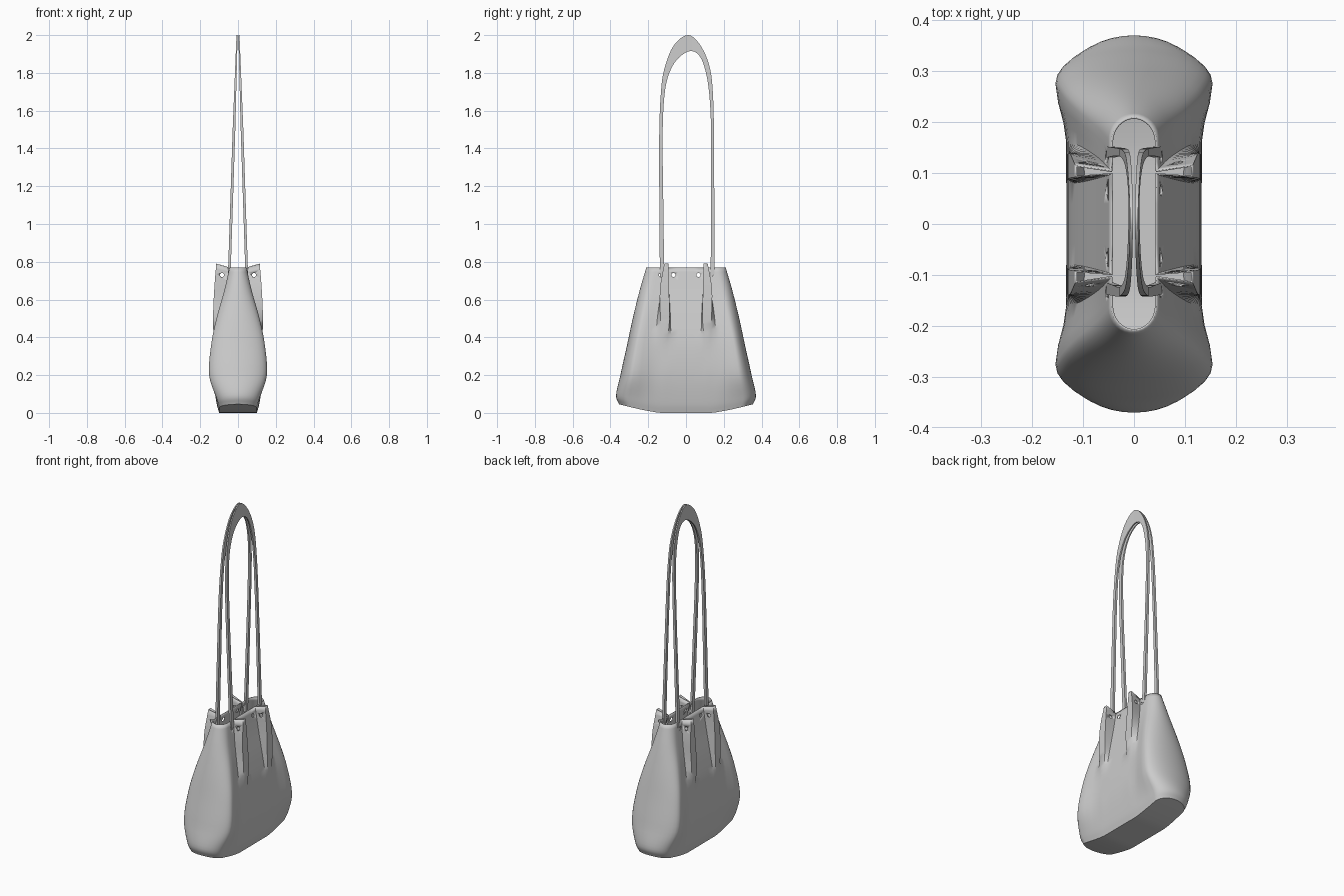
import bpy, bmesh
from math import sin, cos, pi
from mathutils import Vector, Matrix

if "Cube" in bpy.data.objects:
    bpy.data.objects.remove(bpy.data.objects["Cube"])


def spline(rows, n):
    """Smooth curve through rows of any width, n steps per span."""
    vs = [Vector(r) for r in rows]
    vs = [vs[0] * 2 - vs[1]] + vs + [vs[-1] * 2 - vs[-2]]
    out = []
    for i in range(1, len(vs) - 2):
        a, b, c, d = vs[i - 1:i + 3]
        for k in range(n):
            t = k / n
            out.append(0.5 * (2 * b + (c - a) * t + (2 * a - 5 * b + 4 * c - d) * t * t
                              + (3 * b - a - 3 * c + d) * t ** 3))
    return out + [vs[-2]]


def finish(bm, name, angle=40):
    bmesh.ops.recalc_face_normals(bm, faces=bm.faces)
    me = bpy.data.meshes.new(name)
    bm.to_mesh(me)
    bm.free()
    ob = bpy.data.objects.new(name, me)
    bpy.context.collection.objects.link(ob)
    bpy.ops.object.select_all(action='DESELECT')
    bpy.context.view_layer.objects.active = ob
    ob.select_set(True)
    bpy.ops.object.shade_smooth_by_angle(angle=angle * pi / 180)
    return ob


# Bag sections: z, mid x, corner x, corner y, end y, pleat x,
# pleat base inner y, pleat tip inner y, pleat tip outer y, pleat base outer y
SECTIONS = [
    (0.00, .100, .097, .290, .355, .100, .080, .100, .130, .160),
    (0.06, .115, .115, .300, .370, .115, .080, .100, .130, .160),
    (0.20, .132, .153, .280, .347, .133, .080, .100, .130, .160),
    (0.36, .128, .142, .255, .312, .129, .080, .100, .130, .160),
    (0.50, .104, .114, .225, .282, .132, .082, .087, .135, .152),
    (0.65, .070, .072, .190, .245, .126, .090, .090, .138, .130),
    (0.77, .045, .045, .160, .210, .115, .097, .092, .115, .105),
]


def quarter(s):
    z, hx, cx, cy, ey, px, yi, ta, tb, yo = s
    up = 0.02 * max(0, (z - .65) / .12)
    pts = [(hx, 0, 0), (hx, .04, 0), (hx, yi, 0), (px, ta, up), (px, tb, up), (hx, yo, 0)]
    for t in (.33, .67):
        k = t * t * (3 - 2 * t)
        pts.append((hx + (cx - hx) * k, yo + (cy - yo) * t, 0))
    for i in range(9):
        a = i / 8 * pi / 2
        pts.append((cx * cos(a), cy + (ey - cy) * sin(a), 0))
    fade = max(0, 1 - z / .2)      # base curves up toward the ends
    return [Vector((x, y, z + dz + .05 * fade * (max(0, y - .13) / .24) ** 1.3)) for x, y, dz in pts]


# Bag body: open-topped pleated shell
bm = bmesh.new()
rings = []
for s in spline(SECTIONS, 5):
    q = quarter(s)
    half = [Vector((p.x, -p.y, p.z)) for p in q[:0:-1]] + q
    half[0].x = half[-1].x = 0
    a = [bm.verts.new(p) for p in half]
    b = [bm.verts.new((-p.x, p.y, p.z)) for p in half[1:-1]]
    rings.append((a, [a[0]] + b + [a[-1]]))
for lo, hi in zip(rings, rings[1:]):
    for l, h in zip(lo, hi):
        for i in range(len(l) - 1):
            bm.faces.new((l[i], l[i + 1], h[i + 1], h[i]))
a, b = rings[0]
for i in range(len(a) - 1):
    bm.faces.new(dict.fromkeys((a[i], a[i + 1], b[i + 1], b[i])))
body = finish(bm, "bag_body", 42)
sol = body.modifiers.new("thickness", 'SOLIDIFY')
sol.thickness = .004

# Lacing holes near the rim
bm = bmesh.new()


def rod(loc, axis, depth):
    m = Matrix.Translation(loc) @ Matrix.Rotation(pi / 2, 4, axis)
    bmesh.ops.create_cone(bm, cap_ends=True, segments=14, radius1=.011, radius2=.011, depth=depth, matrix=m)


for side in (-1, 1):
    rod((0, side * .066, .73), 'Y', .3)
    for end in (-1, 1):
        rod((side * .056, end * .132, .73), 'Y', .05)
        rod((side * .085, end * .11, .73), 'X', .1)
cutter = finish(bm, "hole_cutter")
cutter.hide_render = True
cutter.hide_set(True)
cut = body.modifiers.new("holes", 'BOOLEAN')
cut.operation = 'DIFFERENCE'
cut.solver = 'EXACT'
cut.use_self = True
cut.object = cutter

# Straps: outer y, outer z, inner y, inner z
STRAP = [
    (-.138, .70, -.115, .70), (-.141, 1.1, -.120, 1.1), (-.142, 1.45, -.124, 1.45),
    (-.134, 1.68, -.116, 1.66), (-.115, 1.82, -.095, 1.78), (-.065, 1.945, -.050, 1.868),
    (.012, 2.0, .020, 1.915), (.080, 1.94, .075, 1.885), (.128, 1.82, .110, 1.78),
    (.144, 1.66, .127, 1.64), (.148, 1.45, .133, 1.45), (.150, 1.1, .133, 1.1), (.152, .70, .130, .70),
]


def strap(side, name):
    bm = bmesh.new()
    lean = lambda z: .005 + .040 * (2 - z) / 1.23
    prev = None
    for yo, zo, yi, zi in spline(STRAP, 5):
        w = .003 + .004 * min(1, (2 - zo) / .5)
        ring = [bm.verts.new((side * (lean(z) + d), y, z)) for y, z, d in
                ((yo, zo, -w), (yo, zo, w), (yi, zi, w), (yi, zi, -w))]
        if prev:
            for i in range(4):
                j = (i + 1) % 4
                bm.faces.new((prev[i], prev[j], ring[j], ring[i]))
        else:
            bm.faces.new(ring)
        prev = ring
    bm.faces.new(prev)
    finish(bm, name)


strap(1, "right_strap")
strap(-1, "left_strap")
